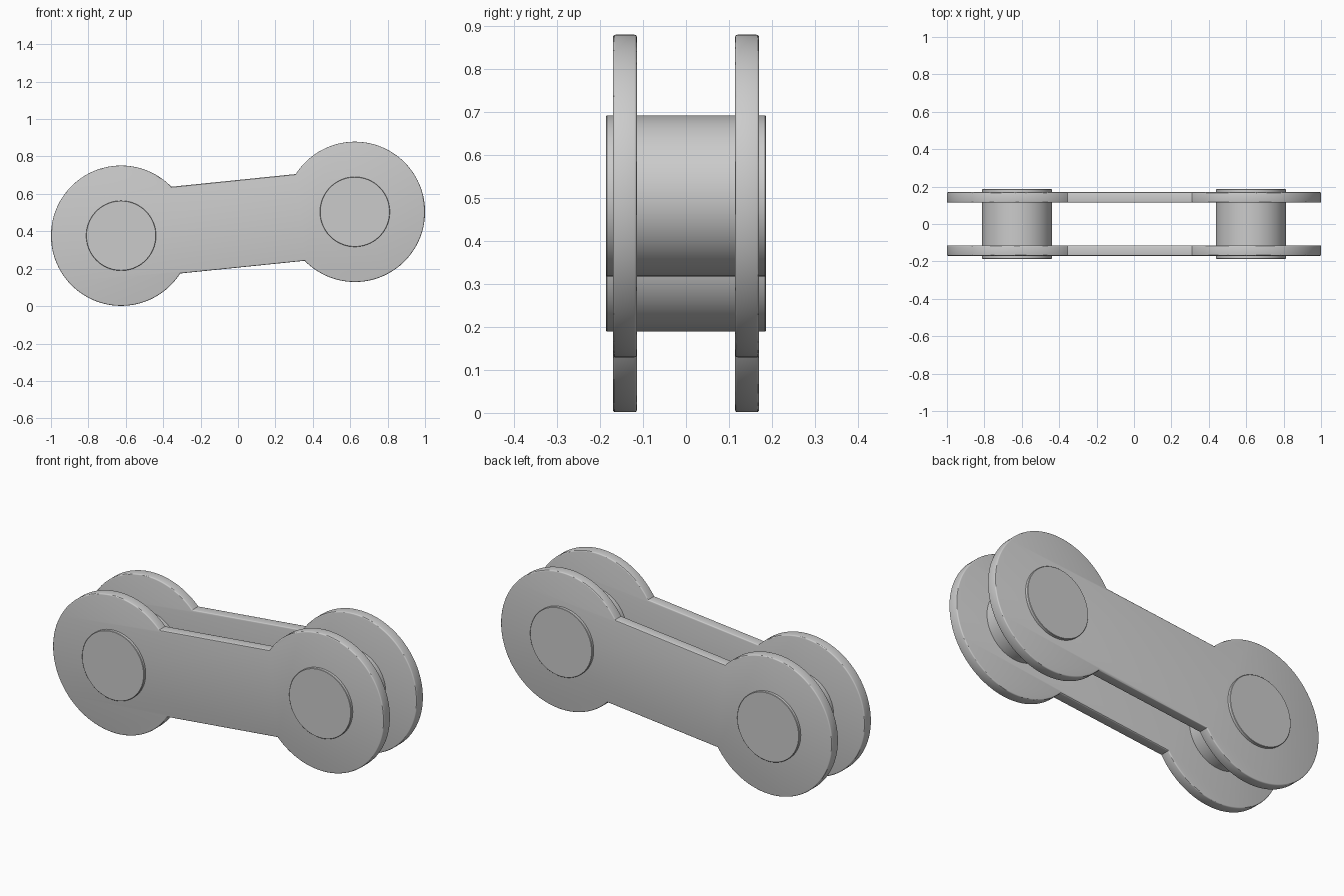
import bpy, bmesh
from math import asin, atan2, cos, sin, pi

if "Cube" in bpy.data.objects:
    bpy.data.objects.remove(bpy.data.objects["Cube"])

LEFT, RIGHT = (-0.625, 0.3765), (0.625, 0.504)   # pin centres (x, z)
EYE_R, PIN_R, NECK_HALF = 0.375, 0.187, 0.233
STEPS = 96
TILT = atan2(RIGHT[1] - LEFT[1], RIGHT[0] - LEFT[0])


def arc(centre, radius, start, end, steps):
    return [(centre[0] + radius * cos(start + (end - start) * i / steps),
             centre[1] + radius * sin(start + (end - start) * i / steps))
            for i in range(steps + 1)]


def extrude_outline(name, outline, y0, y1, bevel, segments):
    bm = bmesh.new()
    face = bm.faces.new([bm.verts.new((x, y0, z)) for x, z in outline])
    ext = bmesh.ops.extrude_face_region(bm, geom=[face])
    for v in [g for g in ext["geom"] if isinstance(g, bmesh.types.BMVert)]:
        v.co.y = y1
    # extrusion keeps the starting cap only when it is still needed
    if not any(all(abs(v.co.y - y0) < 1e-6 for v in f.verts) for f in bm.faces):
        bm.faces.new([v for v in bm.verts if abs(v.co.y - y0) < 1e-6])
    bmesh.ops.recalc_face_normals(bm, faces=bm.faces)
    # round only the rims of the two flat faces
    rims = [e for e in bm.edges if abs(e.verts[0].co.y - e.verts[1].co.y) < 1e-6]
    bmesh.ops.bevel(bm, geom=rims, offset=bevel, offset_type='OFFSET',
                    segments=segments, profile=0.5, affect='EDGES')
    mesh = bpy.data.meshes.new(name)
    bm.to_mesh(mesh)
    bm.free()
    obj = bpy.data.objects.new(name, mesh)
    bpy.context.collection.objects.link(obj)
    bpy.ops.object.select_all(action='DESELECT')
    obj.select_set(True)
    bpy.context.view_layer.objects.active = obj
    bpy.ops.object.shade_smooth_by_angle(angle=pi / 6)
    return obj


# side plates: two round eyes joined by a straight neck
notch = asin(NECK_HALF / EYE_R)
plate = (arc(LEFT, EYE_R, TILT + notch, TILT + 2 * pi - notch, STEPS)
         + arc(RIGHT, EYE_R, TILT - pi + notch, TILT + pi - notch, STEPS))
extrude_outline("front_plate", plate, -0.17, -0.114, 0.006, 3)
extrude_outline("back_plate", plate, 0.114, 0.17, 0.006, 3)

# pins through both plates
for name, centre in (("left_pin", LEFT), ("right_pin", RIGHT)):
    circle = arc(centre, PIN_R, 0, 2 * pi, STEPS)[:-1]
    extrude_outline(name, circle, -0.186, 0.186, 0.002, 1)
